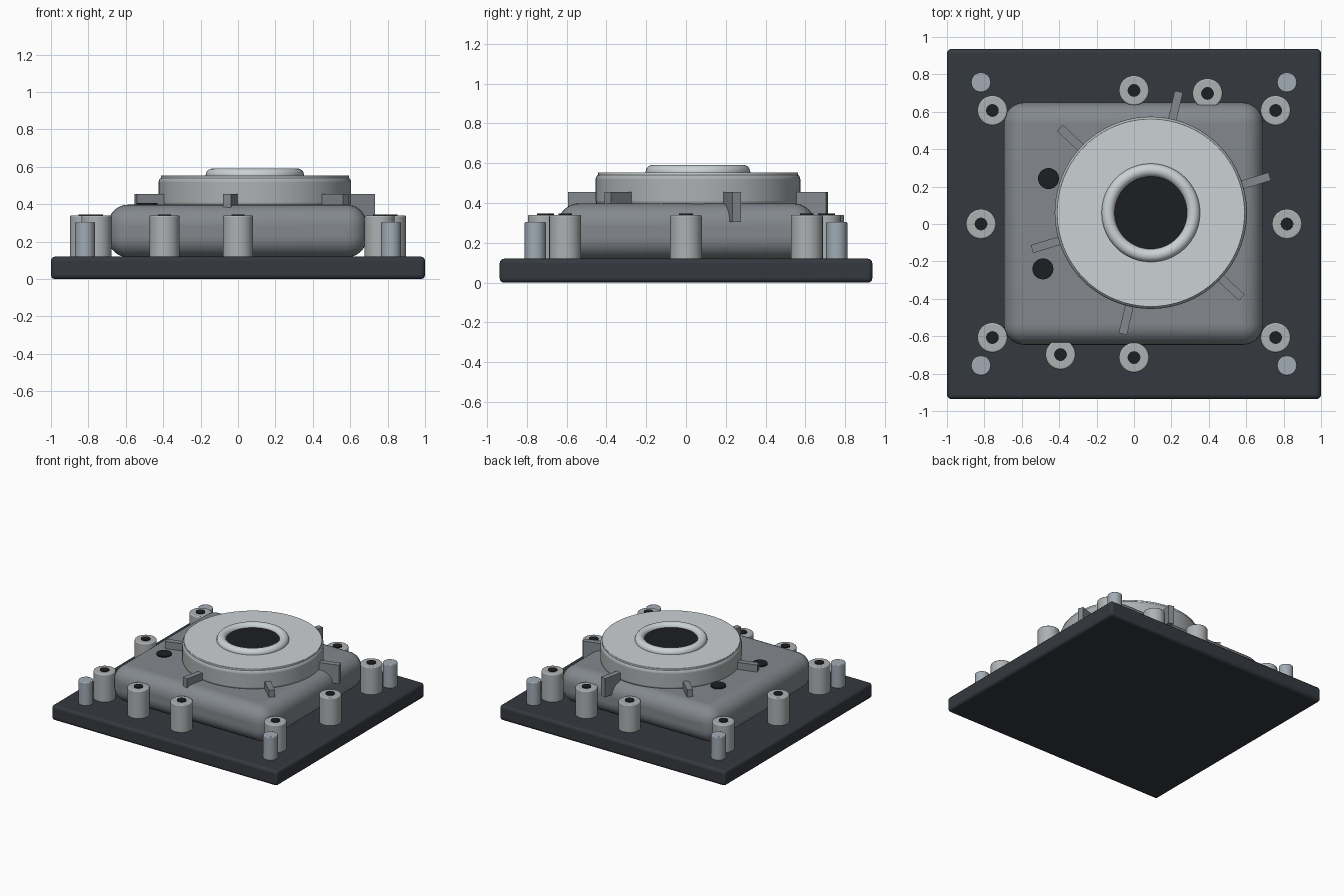
import bpy
from math import radians, cos, sin

if "Cube" in bpy.data.objects:
    bpy.data.objects.remove(bpy.data.objects["Cube"])


def material(name, rgb):
    m = bpy.data.materials.new(name)
    m.diffuse_color = (*rgb, 1)
    m.use_nodes = True
    m.node_tree.nodes["Principled BSDF"].inputs["Base Color"].default_value = m.diffuse_color
    return m


DARK = material("dark_plate", (0.035, 0.041, 0.05))
BLACK = material("black_bore", (0.012, 0.013, 0.016))
GREY = material("housing_grey", (0.23, 0.25, 0.27))
STEEL = material("light_steel", (0.6, 0.64, 0.66))
PIN = material("pin_steel", (0.36, 0.41, 0.46))
COLLAR = material("collar_steel", (0.42, 0.44, 0.45))


def finish(ob, name, mat, bevel=0, segments=3):
    ob.name = name
    ob.data.materials.append(mat)
    if bevel:
        mod = ob.modifiers.new("bevel", "BEVEL")
        mod.width = bevel
        mod.segments = segments
        mod.limit_method = "ANGLE"
        mod.angle_limit = radians(40)
    bpy.ops.object.shade_smooth_by_angle(angle=radians(35))
    return ob


def box(name, center, size, mat, bevel=0, segments=3, rot=0):
    bpy.ops.mesh.primitive_cube_add(size=1, location=center, rotation=(0, 0, rot))
    ob = bpy.context.object
    ob.scale = size
    bpy.ops.object.transform_apply(location=False, rotation=False, scale=True)
    return finish(ob, name, mat, bevel, segments)


def cyl(name, x, y, r, z0, z1, mat, bevel=0, sides=32, segments=3):
    bpy.ops.mesh.primitive_cylinder_add(vertices=sides, radius=r, depth=z1 - z0,
                                        location=(x, y, (z0 + z1) / 2))
    return finish(bpy.context.object, name, mat, bevel, segments)


# Base plate and rounded housing
box("base_plate", (0, 0, 0.06), (2, 1.872, 0.12), DARK, 0.022)
box("housing", (-0.003, 0.002, 0.257), (1.386, 1.296, 0.282), GREY, 0.11, 8)

# Offset round collar with thin cover, rolled rim and dark bore
CX, CY = 0.09, 0.06
cyl("collar", CX, CY, 0.514, 0.385, 0.545, COLLAR, 0.025, 96, 4)
cyl("collar_cover", CX, CY, 0.503, 0.53, 0.554, STEEL, 0.003, 96, 2)
bpy.ops.mesh.primitive_torus_add(major_segments=72, minor_segments=20, major_radius=0.228,
                                 minor_radius=0.035, location=(CX, CY, 0.556))
finish(bpy.context.object, "bore_rim", STEEL)
cyl("main_bore", CX, CY, 0.198, 0.5, 0.561, BLACK, 0, 64)

# Radial ribs
for i in range(6):
    a = radians(17 + 60 * i)
    box(f"rib_{i}", (CX + 0.56 * cos(a), CY + 0.56 * sin(a), 0.38),
        (0.21, 0.045, 0.15), GREY, rot=a)

# Bolt posts with dark sockets
posts = [(sx * 0.757, sy * 0.607) for sx in (-1, 1) for sy in (-1, 1)]
posts += [(0, 0.714), (0, -0.714), (-0.818, 0), (0.818, 0), (0.393, 0.698), (-0.393, -0.698)]
for i, (x, y) in enumerate(posts):
    cyl(f"post_{i}", x, y, 0.08, 0.1, 0.34, COLLAR, 0.008)
    cyl(f"post_socket_{i}", x, y, 0.034, 0.3, 0.346, BLACK)

# Corner dowel pins
for sx in (-1, 1):
    for sy in (-1, 1):
        cyl("dowel_pin", sx * 0.818, sy * 0.757, 0.053, 0.1, 0.305, PIN, 0.006)

# Small ports on the housing top
for i, (x, y) in enumerate([(-0.457, 0.243), (-0.487, -0.24)]):
    cyl(f"housing_port_{i}", x, y, 0.056, 0.36, 0.407, BLACK)
